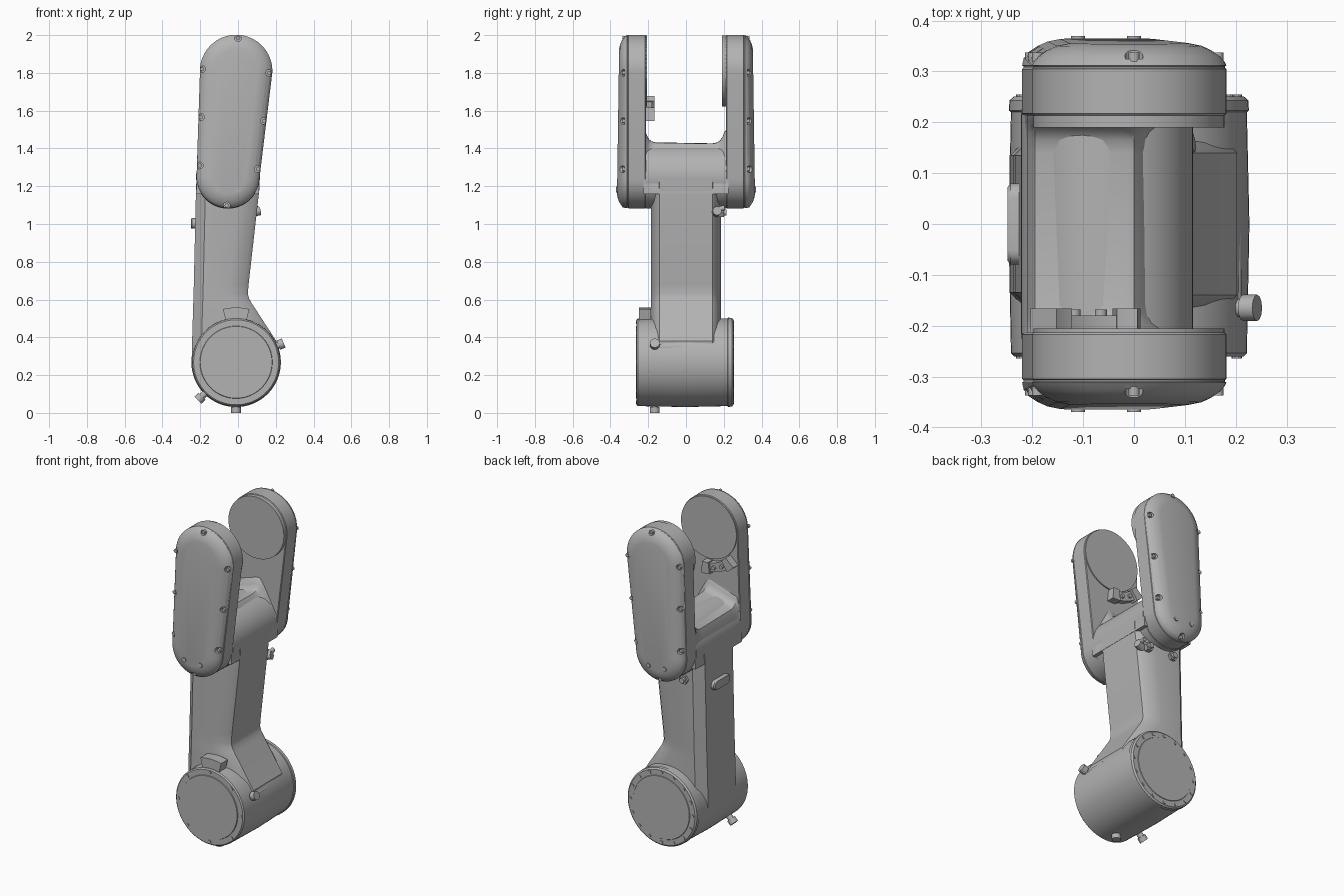
import bpy, bmesh, math
from mathutils import Vector

if "Cube" in bpy.data.objects:
    bpy.data.objects.remove(bpy.data.objects["Cube"])

grey = bpy.data.materials.new("cast_grey")
grey.use_nodes = True
COLOUR = (0.45, 0.45, 0.45, 1)
grey.diffuse_color = COLOUR
grey.node_tree.nodes["Principled BSDF"].inputs["Base Color"].default_value = COLOUR


def loft(name, rings):
    """Skin a list of equal-length point rings and cap both ends."""
    bm = bmesh.new()
    rows = [[bm.verts.new(p) for p in ring] for ring in rings]
    n = len(rows[0])
    for a, b in zip(rows, rows[1:]):
        for i in range(n):
            j = (i + 1) % n
            bm.faces.new((a[i], a[j], b[j], b[i]))
    bm.faces.new(rows[0])
    bm.faces.new(rows[-1])
    bmesh.ops.recalc_face_normals(bm, faces=bm.faces)
    mesh = bpy.data.meshes.new(name)
    bm.to_mesh(mesh)
    bm.free()
    mesh.materials.append(grey)
    ob = bpy.data.objects.new(name, mesh)
    bpy.context.collection.objects.link(ob)
    return ob


def smooth(ob, degrees=32):
    bpy.ops.object.select_all(action='DESELECT')
    ob.select_set(True)
    bpy.context.view_layer.objects.active = ob
    bpy.ops.object.shade_smooth_by_angle(angle=math.radians(degrees))


def rod(name, start, end, r, sides=16):
    start, end = Vector(start), Vector(end)
    turn = (end - start).to_track_quat('Z', 'Y')
    circle = [turn @ Vector((r * math.cos(a), r * math.sin(a), 0))
              for a in (2 * math.pi * i / sides for i in range(sides))]
    ob = loft(name, [[p + c for c in circle] for p in (start, end)])
    smooth(ob)
    return ob


def stadium(inset, top, low, r_top, r_low, steps=24):
    """Hull outline of two circles in the XZ plane."""
    d = Vector(top) - Vector(low)
    axis = math.atan2(d.y, d.x)
    t = math.acos((r_top - r_low) / d.length)
    pts = []
    for c, r, a0, a1 in ((top, r_top, axis - t, axis + t),
                         (low, r_low, axis + t, axis + 2 * math.pi - t)):
        for i in range(steps + 1):
            a = a0 + (a1 - a0) * i / steps
            pts.append((c[0] + (r - inset) * math.cos(a), c[1] + (r - inset) * math.sin(a)))
    return pts


def sector(name, centre, r0, r1, mid, half, y0, y1):
    """Curved block that follows part of a circle in the XZ plane."""
    angles = [math.radians(mid - half + 2 * half * i / 8) for i in range(9)]
    outline = [(r0, a) for a in angles] + [(r1, a) for a in reversed(angles)]
    smooth(loft(name, [[(centre[0] + r * math.cos(a), y, centre[1] + r * math.sin(a))
                        for r, a in outline] for y in (y0, y1)]))


# Base drum
DRUM = (-0.01, 0.268)
rings = []
for y, r in ((-.266, .19), (-.261, .192), (-.261, .225), (-.254, .232), (0, .237),
             (.22, .232), (.223, .236), (.243, .235), (.251, .226), (.251, .192), (.254, .19)):
    rings.append([(DRUM[0] + r * math.cos(a), y, DRUM[1] + r * math.sin(a))
                  for a in (2 * math.pi * i / 64 for i in range(64))])
smooth(loft("base_drum", rings))
for label, count, y0, y1 in (("front", 8, -.25, -.265), ("back", 16, .24, .255)):
    for i in range(count):
        a = 2 * math.pi * i / count
        x, z = DRUM[0] + .212 * math.cos(a), DRUM[1] + .212 * math.sin(a)
        rod(f"drum_{label}_screw", (x, y0, z), (x, y1, z), .01, 10)
sector("drum_stop_block", DRUM, .22, .29, 90, 14, -.25, -.185)

# Drum plugs and the rib beside the side plug
for deg, r1 in ((22, .272), (225, .285), (270, .268)):
    d = Vector((math.cos(math.radians(deg)), 0, math.sin(math.radians(deg))))
    c = Vector((DRUM[0], -.165, DRUM[1]))
    rod("drum_plug_neck", c + d * .2, c + d * (r1 - .015), .018)
    rod("drum_plug", c + d * (r1 - .03), c + d * r1, .026, 12)
rod("drum_plug_rib", (.2, -.17, .35), (.2, -.02, .35), .012)

# Main arm column with chamfered edges
rings = []
for z, xl, xr in ((.27, -.245, .19), (.38, -.243, .203), (.58, -.237, .073), (.605, -.236, .059),
                  (.63, -.235, .052), (.68, -.234, .056), (1.2, -.222, .115), (1.26, -.218, .115)):
    half = [(xl, .135), (xl + .05, .185), (xr - .1, .185), (xr - .02, .16), (xr, .14)]
    rings.append([(x, y, z) for x, y in half] + [(x, -y, z) for x, y in reversed(half)])
smooth(loft("arm_column", rings))

# Hub between the forks
TOP, LOW = (-.01, 1.81), (-.053, 1.25)
rod("fork_hub", (LOW[0], -.215, LOW[1]), (LOW[0], .215, LOW[1]), .169, 64)

# Saddle with filleted corners
rings = []
for y, lift in ((-.225, .075), (-.214, .06), (-.207, .036), (-.195, .016), (-.18, .005), (-.16, 0),
                (.14, -.005), (.165, 0), (.18, .01), (.194, .03), (.203, .055), (.225, .075)):
    rings.append([(x, y, z + lift * k) for x, z, k in
                  ((-.222, 1.16, 0), (-.21, 1.33, 1), (-.195, 1.375, 1), (-.02, 1.432, 1),
                   (.0, 1.43, 1), (.02, 1.405, 1), (.112, 1.235, 1), (.112, 1.16, 0))])
smooth(loft("fork_saddle", rings), 40)

# Fork arms: domed housings with notched screws
SCREWS = ((0, 1.985), (-.19, 1.82), (.165, 1.8), (-.197, 1.565), (.137, 1.545),
          (-.203, 1.31), (.105, 1.29), (-.06, 1.098))
for side, s, inner in (("front", -1, .206), ("back", 1, .19)):
    rings = []
    for y, inset in ((.213, .004), (.217, 0), (.305, 0), (.307, .003), (.31, .003), (.312, 0),
                     (.328, .003), (.34, .012), (.352, .03), (.361, .05), (.366, .075)):
        rings.append([(x, s * (y - (.013 * (z - 1.1) / .9 if y > .32 else 0)), z)
                      for x, z in stadium(inset, TOP, LOW, .192, .167)])
    arm = loft(f"{side}_fork_arm", rings)
    for x, z in SCREWS:
        notch = rod("notch_cutter", (x, s * .325, z), (x, s * .42, z), .018)
        notch.hide_render = True
        cut = arm.modifiers.new("notch", 'BOOLEAN')
        cut.operation, cut.object, cut.solver = 'DIFFERENCE', notch, 'EXACT'
        bpy.context.view_layer.objects.active = arm
        bpy.ops.object.modifier_apply(modifier=cut.name)
        bpy.data.objects.remove(notch)
        rod(f"{side}_arm_screw", (x, s * .32, z), (x, s * .337, z), .011, 12)
    smooth(arm)
    for x, z in ((-.11, 1.185), (0, 1.18)):
        rod(f"{side}_arm_pin", (x, s * .33, z), (x, s * .37, z), .014)
    rod(f"{side}_bearing_disc", (TOP[0], s * .23, TOP[1]), (TOP[0], s * inner, TOP[1]), .188, 64)

# Stop bracket on the inside of the front fork arm
sector("bracket_plate", TOP, .2, .255, -111, 24, -.22, -.18)
for deg in (-131, -91):
    sector("bracket_end", TOP, .195, .265, deg, 6, -.22, -.166)
for deg in (-118, -104):
    a = math.radians(deg)
    x, z = TOP[0] + .228 * math.cos(a), TOP[1] + .228 * math.sin(a)
    rod("bracket_screw", (x, -.19, z), (x, -.168, z), .012, 12)

# Oval cover on the column's outer side
pill = [(y, z + 1.003) for z, y in stadium(0, (0, .052), (0, -.052), .028, .028, 10)]
smooth(loft("oval_cover", [[(x, y * k, 1.003 + (z - 1.003) * k) for y, z in pill]
                           for x, k in ((-.215, 1), (-.243, 1), (-.249, .9))]))

# Cable fittings below the back fork arm
for x in (-.12, .05):
    rod("fitting_collar", (x, .17, 1.06), (x, .2, 1.06), .028, 6)
    rod("fitting_tip", (x, .19, 1.06), (x, .215, 1.06), .016)
rod("side_fitting", (.07, .155, 1.06), (.115, .165, 1.07), .024, 12)
rod("side_fitting_tip", (.095, .15, 1.075), (.095, .205, 1.085), .014, 12)
